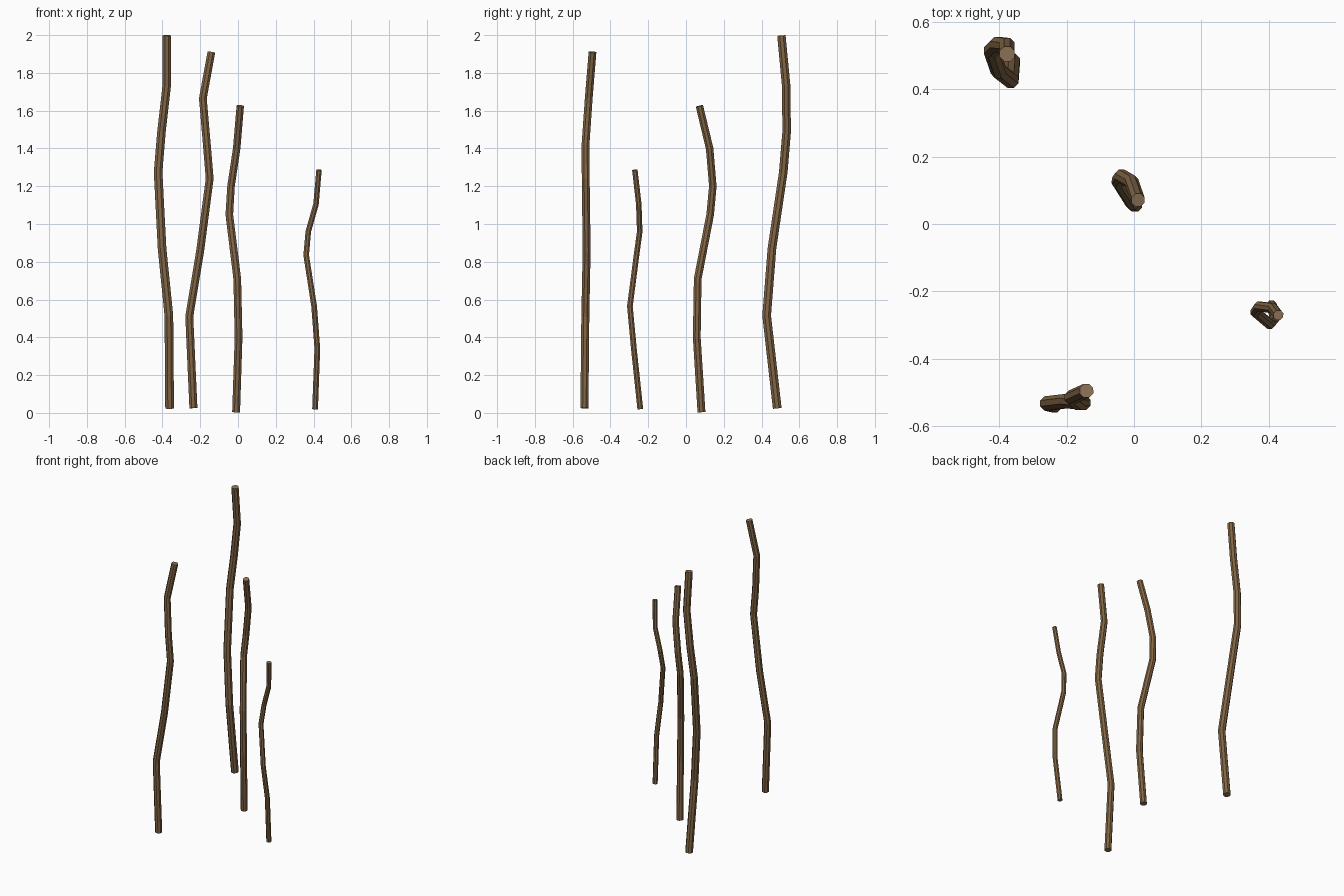
import bpy, bmesh, math
from mathutils import Vector

if "Cube" in bpy.data.objects:
    bpy.data.objects.remove(bpy.data.objects["Cube"])


def material(name, rgb):
    m = bpy.data.materials.new(name)
    m.diffuse_color = (*rgb, 1)
    m.use_nodes = True
    m.node_tree.nodes["Principled BSDF"].inputs["Base Color"].default_value = m.diffuse_color
    return m


bark = material("brown_bark", (0.225, 0.132, 0.060))
cut_wood = material("tan_cut_wood", (0.28, 0.18, 0.10))
SIDES = 8


def stick(name, radius_base, radius_top, path):
    """Sweep an octagon along a bent path, square-cut at both ends."""
    pts = [Vector(p) for p in path]
    bm = bmesh.new()
    rings = []
    for i, p in enumerate(pts):
        before = (p - pts[max(i - 1, 0)]).normalized()
        after = (pts[min(i + 1, len(pts) - 1)] - p).normalized()
        tangent = (before + after).normalized()
        u = Vector((0, 1, 0)).cross(tangent).normalized()
        v = tangent.cross(u)
        r = radius_base + (radius_top - radius_base) * i / (len(pts) - 1)
        ring = []
        for k in range(SIDES):
            a = 2 * math.pi * (k + 0.5) / SIDES
            ring.append(bm.verts.new(p + r * (math.cos(a) * u + math.sin(a) * v)))
        rings.append(ring)
    for a, b in zip(rings, rings[1:]):
        for k in range(SIDES):
            n = (k + 1) % SIDES
            bm.faces.new((a[k], a[n], b[n], b[k]))
    # cut ends
    for ring in (rings[0][::-1], rings[-1]):
        bm.faces.new(ring).material_index = 1
    mesh = bpy.data.meshes.new(name)
    bm.to_mesh(mesh)
    bm.free()
    mesh.materials.append(bark)
    mesh.materials.append(cut_wood)
    bpy.context.collection.objects.link(bpy.data.objects.new(name, mesh))


# tallest stick, back left
stick("tall_stick", 0.025, 0.024, [
    (-0.362, 0.483, 0.024), (-0.366, 0.427, 0.515), (-0.402, 0.455, 0.87),
    (-0.423, 0.515, 1.275), (-0.405, 0.533, 1.49), (-0.377, 0.530, 1.735),
    (-0.377, 0.505, 1.998)])

# front left stick
stick("front_stick", 0.023, 0.022, [
    (-0.236, -0.538, 0.025), (-0.258, -0.533, 0.51), (-0.200, -0.526, 0.86),
    (-0.150, -0.531, 1.24), (-0.165, -0.532, 1.42), (-0.186, -0.515, 1.665),
    (-0.141, -0.495, 1.91)])

# middle stick
stick("middle_stick", 0.0225, 0.021, [
    (-0.010, 0.082, 0.004), (0.003, 0.057, 0.40), (-0.004, 0.062, 0.71),
    (-0.046, 0.128, 1.05), (-0.037, 0.142, 1.20), (-0.007, 0.125, 1.40),
    (0.012, 0.071, 1.625)])

# thin short stick, right
stick("short_stick", 0.0165, 0.0155, [
    (0.408, -0.242, 0.020), (0.420, -0.276, 0.34), (0.403, -0.297, 0.565),
    (0.361, -0.262, 0.835), (0.372, -0.245, 0.96), (0.413, -0.250, 1.105),
    (0.429, -0.271, 1.287)])
